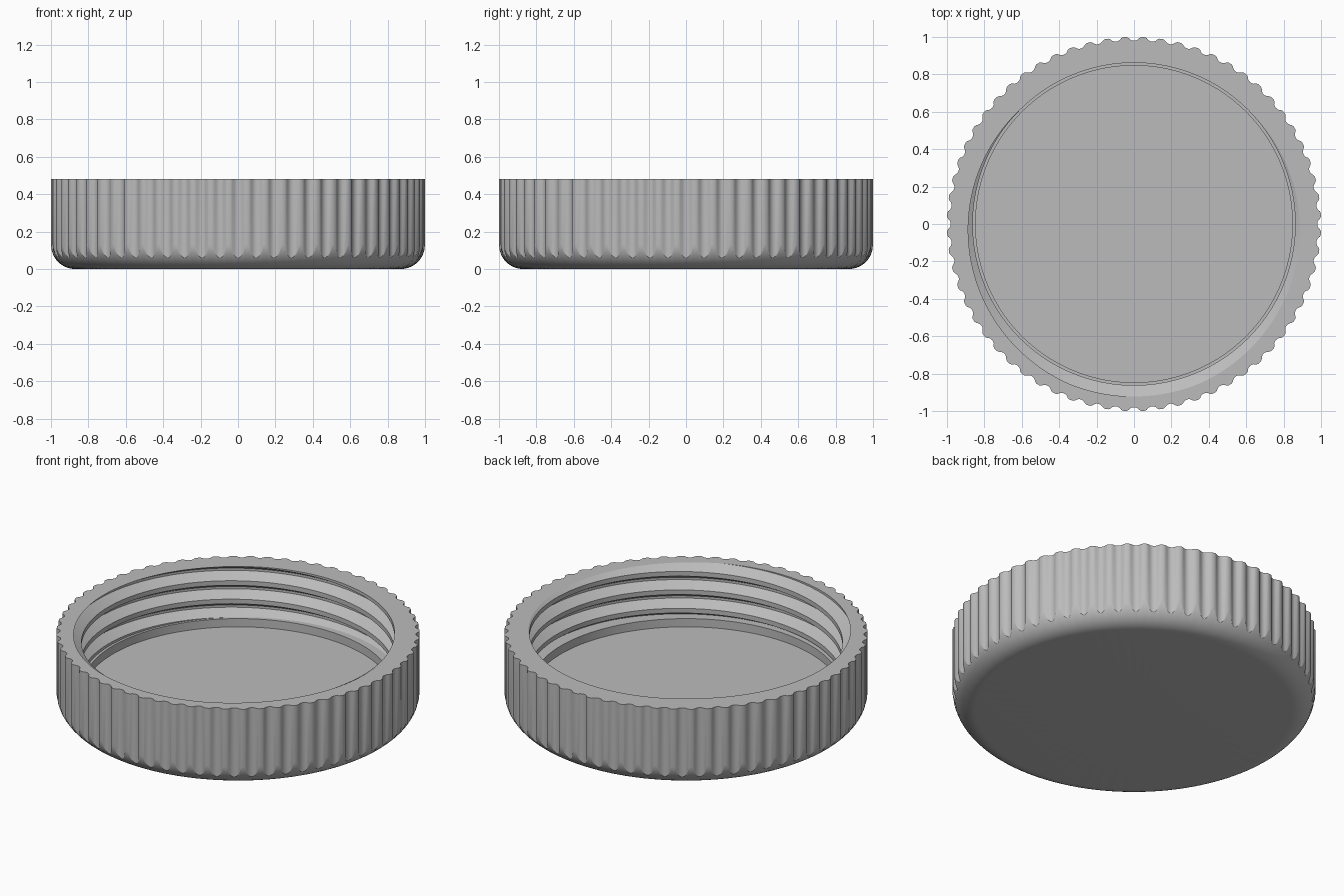
import bpy, bmesh
from math import cos, sin, pi, acos, sqrt, tau

if "Cube" in bpy.data.objects:
    bpy.data.objects.remove(bpy.data.objects["Cube"])

# Main sizes
HEIGHT, FILLET = 0.48, 0.13
FLUTES, STEPS = 64, 10
FLUTE_HALF, FLUTE_DEPTH = 0.032, 0.02
FLOOR_Z, LEDGE_Z, FLOOR_R = 0.12, 0.17, 0.847
CREST_R, ROOT_R, PITCH = 0.862, 0.922, 0.112
COLUMNS = FLUTES * STEPS

# Thread profile over one pitch: root flat, flank, crest flat, flank
PHASES = (-1 / 16, 1 / 16, 3 / 8, 5 / 8)


def outer_radius(angle):
    """Round body with circular grip flutes cut into it."""
    step = tau / FLUTES
    across = abs((angle + step / 2) % step - step / 2)
    cutter = (FLUTE_HALF ** 2 + FLUTE_DEPTH ** 2) / (2 * FLUTE_DEPTH)
    if across >= FLUTE_HALF:
        return 1.0
    return 1 - FLUTE_DEPTH + cutter - sqrt(cutter ** 2 - across ** 2)


def thread_radius(z, angle):
    """Right-hand internal thread with its root at the front of the rim."""
    phase = ((z - HEIGHT) / PITCH - angle / tau + 3 / 4) % 1
    away = min(phase, 1 - phase)
    t = min(max((away - 1 / 16) / (5 / 16), 0), 1)
    return ROOT_R + (CREST_R - ROOT_R) * t


def section(angle):
    """Radius and height pairs from the closed end round to the inside floor."""
    rim = outer_radius(angle)
    sweep = acos(max(-1, min(1, (rim - 1 + FILLET) / FILLET)))
    points = [(0, 0)]
    for i in range(11):
        a = pi / 2 + (sweep - pi / 2) * i / 10
        points.append((1 - FILLET + FILLET * cos(a), FILLET - FILLET * sin(a)))
    points.append((rim, HEIGHT))
    heights = [HEIGHT]
    for turn in range(1, -5, -1):
        for p in reversed(PHASES):
            z = HEIGHT + PITCH * (turn + p + angle / tau - 3 / 4)
            heights.append(min(max(z, LEDGE_Z), HEIGHT))
    heights.append(LEDGE_Z)
    points += [(thread_radius(z, angle), z) for z in heights]
    points += [(FLOOR_R, LEDGE_Z), (FLOOR_R, FLOOR_Z), (0, FLOOR_Z)]
    return points


# Sweep the section round the axis
bm = bmesh.new()
columns = []
for i in range(COLUMNS + 1):
    angle = tau * i / COLUMNS
    columns.append([bm.verts.new((r * cos(angle), r * sin(angle), z))
                    for r, z in section(angle)])
for a, b in zip(columns, columns[1:]):
    for j in range(len(a) - 1):
        bm.faces.new((a[j], a[j + 1], b[j + 1], b[j]))
bmesh.ops.remove_doubles(bm, verts=bm.verts, dist=0.00005)
bmesh.ops.recalc_face_normals(bm, faces=bm.faces)

mesh = bpy.data.meshes.new("screw_lid")
bm.to_mesh(mesh)
bm.free()
lid = bpy.data.objects.new("screw_lid", mesh)
bpy.context.collection.objects.link(lid)

# Plain grey plastic
grey = bpy.data.materials.new("grey_plastic")
grey.use_nodes = True
colour = (0.5, 0.5, 0.5, 1)
grey.diffuse_color = colour
grey.node_tree.nodes["Principled BSDF"].inputs["Base Color"].default_value = colour
mesh.materials.append(grey)

bpy.context.view_layer.objects.active = lid
lid.select_set(True)
bpy.ops.object.shade_smooth_by_angle(angle=pi / 7)
